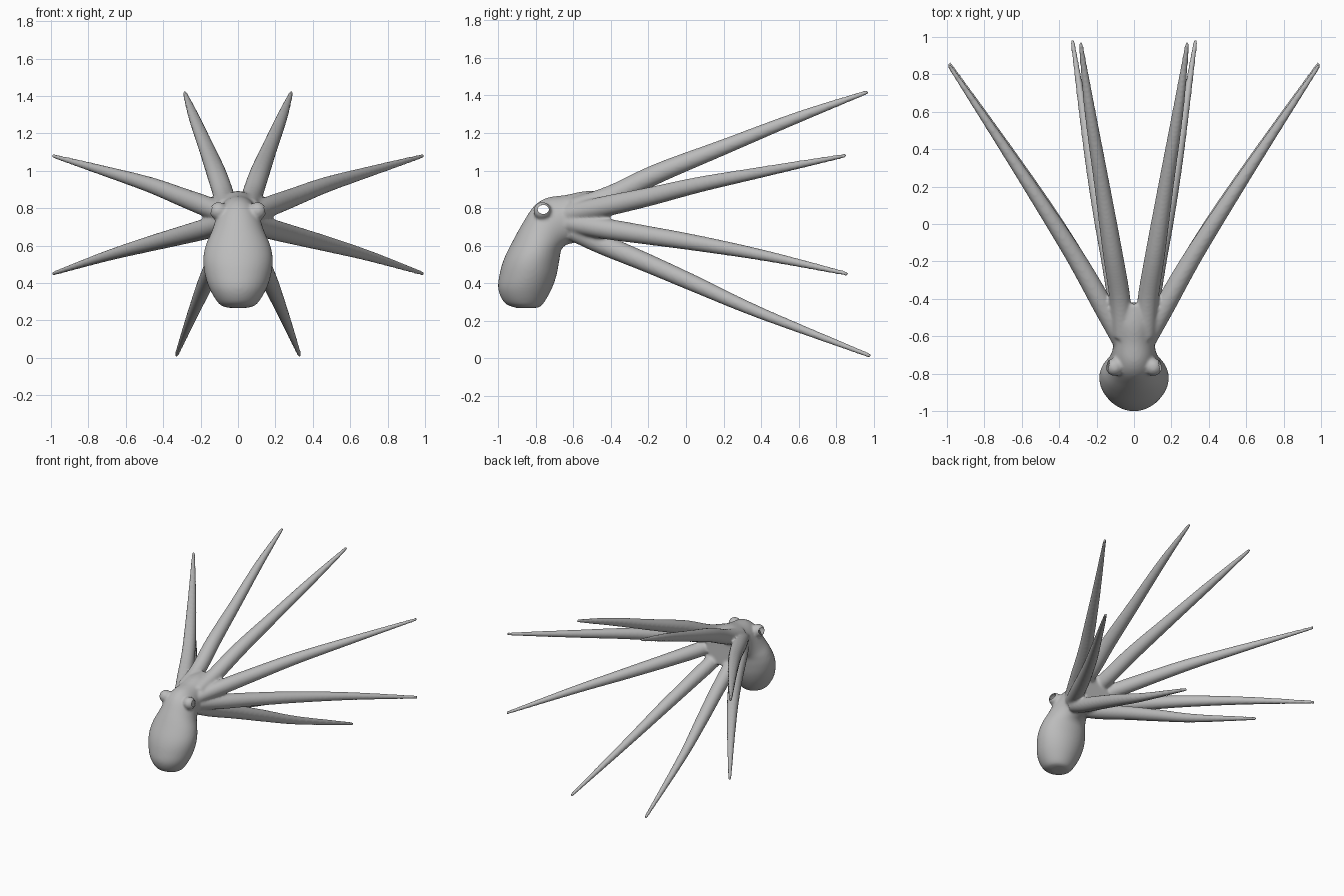
import bpy, bmesh, math
from mathutils import Vector, Matrix

cube = bpy.data.objects.get("Cube")
if cube:
    bpy.data.objects.remove(cube, do_unlink=True)

skin = bpy.data.materials.new("soft grey skin")
skin.use_nodes = True
GREY = (0.5, 0.5, 0.5, 1)
skin.diffuse_color = GREY
skin.node_tree.nodes["Principled BSDF"].inputs["Base Color"].default_value = GREY


def spline(points, steps):
    """Smooth curve through points of any dimension."""
    pts = [Vector(p) for p in points]
    pts = [pts[0] * 2 - pts[1]] + pts + [pts[-1] * 2 - pts[-2]]
    out = []
    for a, b, c, d in zip(pts, pts[1:], pts[2:], pts[3:]):
        for i in range(steps):
            t = i / steps
            out.append((b * 2 + (c - a) * t + (a * 2 - b * 5 + c * 4 - d) * t ** 2
                        + (b * 3 - a - c * 3 + d) * t ** 3) / 2)
    return out + [pts[-2]]


def loft(bm, rings, sides=24):
    """Closed tube from (centre, half axis, other half axis) rings."""
    loops = []
    for centre, u, v in rings:
        angles = [math.tau * i / sides for i in range(sides)]
        loops.append([bm.verts.new(centre + u * math.cos(a) + v * math.sin(a)) for a in angles])
    for low, high in zip(loops, loops[1:]):
        for i in range(sides):
            j = (i + 1) % sides
            bm.faces.new((low[i], low[j], high[j], high[i]))
    bm.faces.new(loops[0][::-1])
    bm.faces.new(loops[-1])


bm = bmesh.new()

# Mantle, head and arm hub: front y, front z, back y, back z, half width
body = [(-.90, .267, -.82, .267, .05), (-.965, .295, -.77, .28, .10),
        (-1.0, .37, -.72, .36, .15), (-.99, .46, -.69, .44, .178),
        (-.965, .54, -.675, .52, .186), (-.92, .63, -.665, .575, .172),
        (-.87, .72, -.645, .60, .145), (-.81, .81, -.62, .61, .125),
        (-.74, .855, -.59, .615, .113), (-.64, .87, -.55, .62, .11),
        (-.54, .89, -.48, .61, .125), (-.43, .89, -.42, .61, .12)]
rings = []
for s in spline(body, 5):
    front, back = Vector((0, s[0], s[1])), Vector((0, s[2], s[3]))
    rings.append(((front + back) / 2, (front - back) / 2, Vector((s[4], 0, 0))))
loft(bm, rings, 40)

# Four arms a side: x, y, z, radius
arms = [
    [(.06, -.6, .80, .055), (.075, -.4, .865, .056), (.115, -.15, .985, .053),
     (.17, .2, 1.125, .042), (.235, .6, 1.285, .03), (.286, .97, 1.42, .012)],
    [(.07, -.62, .77, .05), (.17, -.43, .81, .055), (.3, -.2, .86, .05),
     (.47, .07, .925, .042), (.7, .42, .995, .029), (.99, .85, 1.08, .012)],
    [(.07, -.62, .72, .05), (.17, -.43, .69, .055), (.3, -.2, .655, .05),
     (.47, .08, .61, .042), (.7, .43, .545, .029), (.99, .86, .45, .012)],
    [(.06, -.6, .68, .055), (.08, -.45, .61, .055), (.125, -.2, .505, .05),
     (.175, .05, .395, .044), (.24, .4, .24, .031), (.33, .985, .012, .012)]]
for side in (-1, 1):
    for arm in arms:
        path = spline([(side * x, y, z, r) for x, y, z, r in arm], 6)
        rings = []
        for i, p in enumerate(path):
            before, after = path[max(i - 1, 0)], path[min(i + 1, len(path) - 1)]
            along = (after - before).to_3d().normalized()
            u = along.cross(Vector((0, 0, 1))).normalized()
            rings.append((p.to_3d(), u * p[3], along.cross(u) * p[3]))
        loft(bm, rings)
    # Eye mound
    bmesh.ops.create_uvsphere(bm, u_segments=24, v_segments=16, radius=.048,
                              matrix=Matrix.Translation((side * .104, -.765, .785)))

bmesh.ops.recalc_face_normals(bm, faces=bm.faces)
mesh = bpy.data.meshes.new("octopus_body")
bm.to_mesh(mesh)
bm.free()
octopus = bpy.data.objects.new("octopus_body", mesh)
bpy.context.collection.objects.link(octopus)

# Fuse everything into one soft skin
remesh = octopus.modifiers.new("fuse", "REMESH")
remesh.mode = "VOXEL"
remesh.voxel_size = .009
soften = octopus.modifiers.new("soften", "SMOOTH")
soften.factor = .5
soften.iterations = 8
bpy.context.view_layer.update()
fused = bpy.data.meshes.new_from_object(octopus.evaluated_get(bpy.context.evaluated_depsgraph_get()))
octopus.modifiers.clear()
octopus.data = fused

# Open oval eye sockets
EYE_Y, EYE_Z, EYE_W, EYE_H = -.76, .793, .03, .024


def eye_distance(p):
    return math.hypot((p.y - EYE_Y) / EYE_W, (p.z - EYE_Z) / EYE_H)


bm = bmesh.new()
bm.from_mesh(fused)
holes = [f for f in bm.faces
         if abs(f.calc_center_median().x) > .07 and eye_distance(f.calc_center_median()) < 1]
bmesh.ops.delete(bm, geom=holes, context="FACES")
for v in bm.verts:
    if v.is_boundary:
        d = max(eye_distance(v.co), .1)
        v.co.y = EYE_Y + (v.co.y - EYE_Y) / d
        v.co.z = EYE_Z + (v.co.z - EYE_Z) / d
for f in bm.faces:
    f.smooth = True
    f.material_index = 0
bm.to_mesh(fused)
bm.free()
fused.materials.clear()
fused.materials.append(skin)
